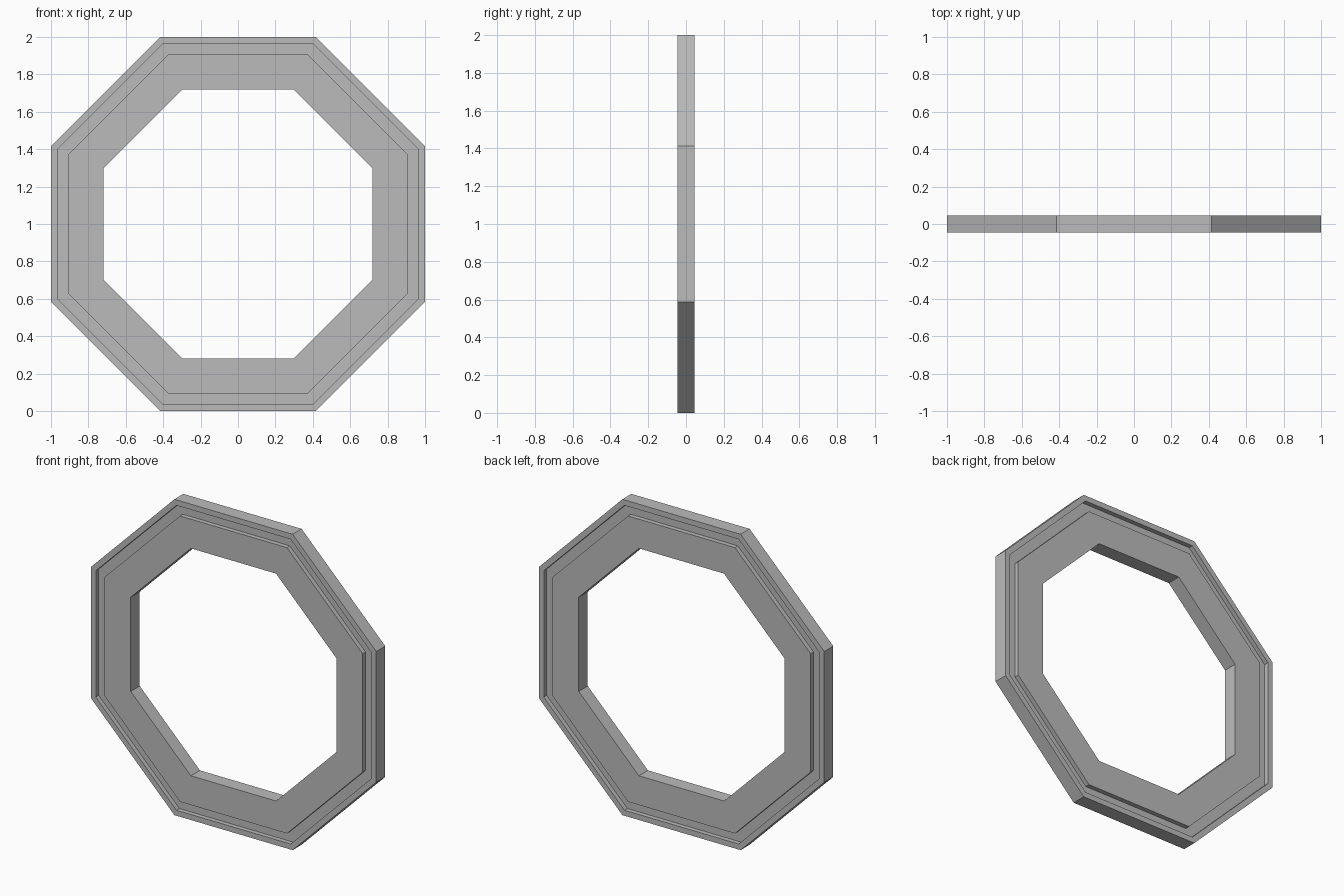
import bpy
import bmesh
from math import cos, sin, pi

cube = bpy.data.objects.get("Cube")
if cube:
    bpy.data.objects.remove(cube, do_unlink=True)

SIDES = 8
HALF = 0.045     # half the thickness
FLOOR = 0.016    # half the thickness inside the grooves
BORE, GROOVE_IN, GROOVE_OUT, RIM = 0.72, 0.905, 0.965, 1.0

grey = bpy.data.materials.new("plain grey")
grey.use_nodes = True
color = (0.5, 0.5, 0.5, 1)
grey.diffuse_color = color
grey.node_tree.nodes["Principled BSDF"].inputs["Base Color"].default_value = color

# Front half of the cross-section as (apothem, depth), mirrored for the back
front = [(BORE, -HALF), (GROOVE_IN, -HALF), (GROOVE_IN, -FLOOR),
         (GROOVE_OUT, -FLOOR), (GROOVE_OUT, -HALF), (RIM, -HALF)]
profile = front + [(r, -y) for r, y in reversed(front)]

# Sweep the grooved profile around the octagon
bm = bmesh.new()
rings = []
for i in range(SIDES):
    a = 2 * pi * (i + 0.5) / SIDES
    k = 1 / cos(pi / SIDES)
    rings.append([bm.verts.new((r * k * cos(a), y, 1 + r * k * sin(a)))
                  for r, y in profile])
for i, ring in enumerate(rings):
    after = rings[(i + 1) % SIDES]
    for j in range(len(profile)):
        n = (j + 1) % len(profile)
        bm.faces.new((ring[j], ring[n], after[n], after[j]))
bmesh.ops.recalc_face_normals(bm, faces=bm.faces)

mesh = bpy.data.meshes.new("octagonal_ring")
bm.to_mesh(mesh)
bm.free()
mesh.materials.append(grey)
ring_object = bpy.data.objects.new("octagonal_ring", mesh)
bpy.context.collection.objects.link(ring_object)
